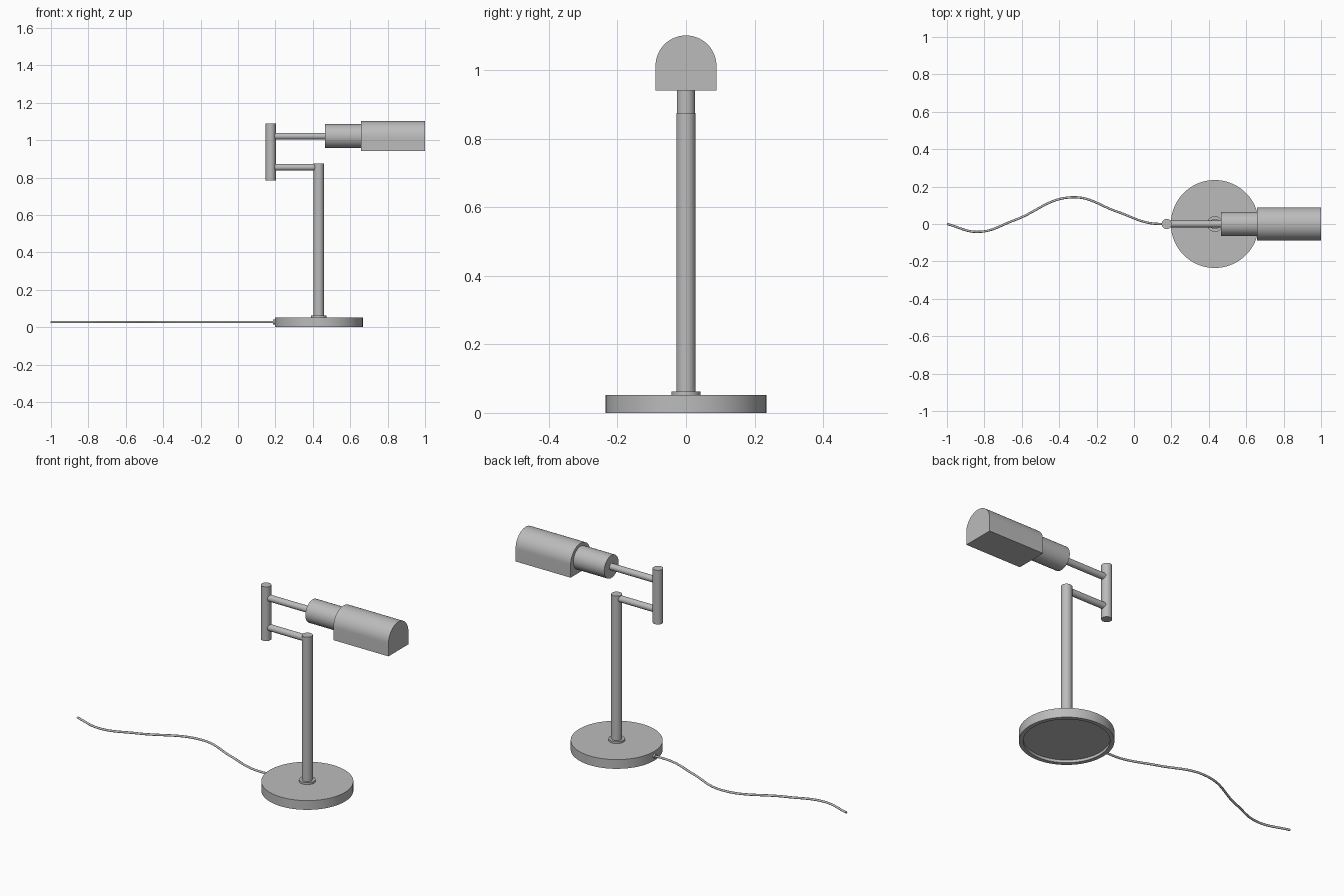
import bpy, bmesh, math
from mathutils import Vector

cube = bpy.data.objects.get("Cube")
if cube:
    bpy.data.objects.remove(cube, do_unlink=True)

metal = bpy.data.materials.new("grey_metal")
metal.use_nodes = True
GREY = (0.5, 0.5, 0.5, 1)
metal.diffuse_color = GREY
metal.node_tree.nodes["Principled BSDF"].inputs["Base Color"].default_value = GREY

POLE_X, POST_X = 0.432, 0.175
ARM_LOW, ARM_HIGH = 0.855, 1.021


def finish(name, bm):
    """Turn a bmesh into a smooth-shaded object with sharp edges kept."""
    bmesh.ops.recalc_face_normals(bm, faces=bm.faces)
    mesh = bpy.data.meshes.new(name)
    bm.to_mesh(mesh)
    bm.free()
    obj = bpy.data.objects.new(name, mesh)
    bpy.context.collection.objects.link(obj)
    mesh.materials.append(metal)
    bpy.ops.object.select_all(action='DESELECT')
    obj.select_set(True)
    bpy.context.view_layer.objects.active = obj
    bpy.ops.object.shade_smooth_by_angle(angle=math.radians(35))
    return obj


def rod(name, start, end, radius, sides=48):
    """Capped cylinder between two points."""
    start, end = Vector(start), Vector(end)
    axis = end - start
    bm = bmesh.new()
    bmesh.ops.create_cone(bm, cap_ends=True, segments=sides, radius1=radius,
                          radius2=radius, depth=axis.length)
    bm.transform(axis.to_track_quat('Z', 'Y').to_matrix().to_4x4())
    bmesh.ops.translate(bm, verts=bm.verts, vec=(start + end) / 2)
    return finish(name, bm)


# Round base with a recessed underside, made as a turned profile
bm = bmesh.new()
profile = [(0, 0.015), (0.213, 0.015), (0.213, 0), (0.235, 0), (0.235, 0.052), (0, 0.052)]
verts = [bm.verts.new((r, 0, z)) for r, z in profile]
edges = [bm.edges.new(pair) for pair in zip(verts, verts[1:])]
bmesh.ops.spin(bm, geom=verts + edges, cent=(0, 0, 0), axis=(0, 0, 1),
               angle=math.tau, steps=96)
bmesh.ops.remove_doubles(bm, verts=bm.verts, dist=0.0001)
bmesh.ops.translate(bm, verts=bm.verts, vec=(POLE_X, 0, 0))
finish("base", bm)

# Stand, hinge post and swing arms
rod("pole_collar", (POLE_X, 0, 0.05), (POLE_X, 0, 0.063), 0.042)
rod("pole", (POLE_X, 0, 0.05), (POLE_X, 0, 0.876), 0.028)
rod("hinge_post", (POST_X, 0, 0.785), (POST_X, 0, 1.09), 0.027)
rod("lower_arm", (POST_X, 0, ARM_LOW), (POLE_X, 0, ARM_LOW), 0.018)
rod("upper_arm", (POST_X, 0, ARM_HIGH), (0.48, 0, ARM_HIGH), 0.018)

# Lamp head: round socket and arched shade
rod("socket", (0.465, 0, ARM_HIGH), (0.665, 0, ARM_HIGH), 0.064)
bm = bmesh.new()
RADIUS, STEPS = 0.089, 40
arch = [(-RADIUS, 0.941), (RADIUS, 0.941)]
for i in range(STEPS + 1):
    a = math.pi * i / STEPS
    arch.append((RADIUS * math.cos(a), 1.013 + RADIUS * math.sin(a)))
face = bm.faces.new([bm.verts.new((0.657, y, z)) for y, z in arch])
end = bmesh.ops.extrude_face_region(bm, geom=[face], use_keep_orig=True)
bmesh.ops.translate(bm, vec=(0.343, 0, 0),
                    verts=[v for v in end["geom"] if isinstance(v, bmesh.types.BMVert)])
finish("shade", bm)

# Wavy power cord lying behind the base, with its grommet
rod("cord_grommet", (0.188, 0, 0.027), (0.215, 0, 0.027), 0.013, 24)
curve = bpy.data.curves.new("power_cord", 'CURVE')
curve.dimensions = '3D'
curve.bevel_depth = 0.006
curve.bevel_resolution = 3
curve.use_fill_caps = True
path = [(-1, 0), (-0.83, -0.042), (-0.64, 0.02), (-0.33, 0.143),
        (-0.09, 0.066), (0.08, 0.006), (0.2, 0)]
spline = curve.splines.new('BEZIER')
spline.resolution_u = 16
spline.bezier_points.add(len(path) - 1)
for point, (x, y) in zip(spline.bezier_points, path):
    point.co = (x, y, 0.027)
    point.handle_left_type = point.handle_right_type = 'AUTO'
curve.materials.append(metal)
cord = bpy.data.objects.new("power_cord", curve)
bpy.context.collection.objects.link(cord)
